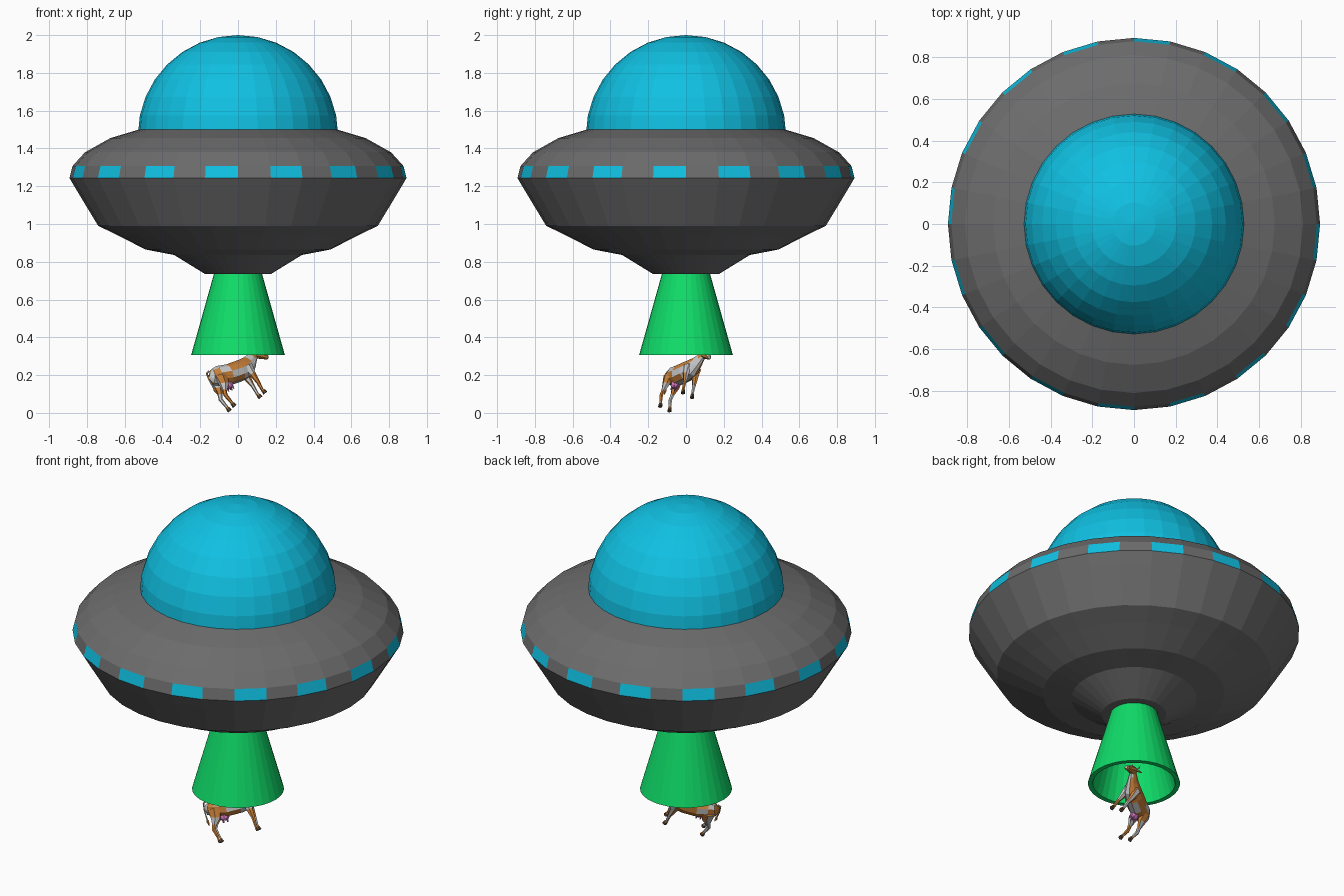
import bpy, bmesh, math
from mathutils import Vector, Matrix, noise

if "Cube" in bpy.data.objects:
    bpy.data.objects.remove(bpy.data.objects["Cube"])


def material(name, r, g, b):
    m = bpy.data.materials.new(name)
    m.diffuse_color = (r, g, b, 1)
    m.use_nodes = True
    m.node_tree.nodes["Principled BSDF"].inputs["Base Color"].default_value = m.diffuse_color
    return m


GREY = material("hull_grey", 0.15, 0.15, 0.15)
CYAN = material("cyan", 0.005, 0.53, 0.76)
GREEN = material("beam_green", 0.005, 0.72, 0.14)
BROWN = material("hide_brown", 0.60, 0.22, 0.04)
WHITE = material("hide_white", 0.55, 0.55, 0.55)
PINK = material("udder_pink", 0.70, 0.20, 0.55)
DARK = material("hoof_dark", 0.12, 0.07, 0.04)


def finish(name, bm, mats, matrix=None):
    bmesh.ops.remove_doubles(bm, verts=bm.verts, dist=1e-5)
    bmesh.ops.recalc_face_normals(bm, faces=bm.faces)
    if matrix:
        bm.transform(matrix)
    me = bpy.data.meshes.new(name)
    bm.to_mesh(me)
    bm.free()
    for m in mats:
        me.materials.append(m)
    ob = bpy.data.objects.new(name, me)
    bpy.context.collection.objects.link(ob)
    return ob


def lathe(name, profile, mats, pick=lambda band, seg: 0, segs=32):
    """Spin (radius, z) points round the z axis; pick chooses a material slot."""
    bm = bmesh.new()
    rings = [[bm.verts.new((r * math.cos(math.tau * i / segs), r * math.sin(math.tau * i / segs), z))
              for i in range(segs)] for r, z in profile]
    for j in range(len(rings) - 1):
        for i in range(segs):
            k = (i + 1) % segs
            f = bm.faces.new((rings[j][i], rings[j][k], rings[j + 1][k], rings[j + 1][i]))
            f.material_index = pick(j, i)
    return finish(name, bm, mats)


# Saucer hull, every second panel of the rim band is a window
hull = [(0, 0.735), (0.174, 0.735), (0.338, 0.836), (0.49, 0.865), (0.64, 0.942), (0.74, 0.99),
        (0.855, 1.18), (0.892, 1.243), (0.876, 1.307), (0.81, 1.38), (0.675, 1.455), (0.525, 1.5)]
lathe("saucer_hull", hull, [GREY, CYAN], lambda band, seg: int(band == 7 and seg % 2 == 1))

# Glass dome
dome = [(0.53 * math.cos(math.pi * k / 16), 1.47 + 0.53 * math.sin(math.pi * k / 16)) for k in range(9)]
lathe("dome", dome, [CYAN])

# Hollow light beam
beam = [(0.127, 0.737), (0.248, 0.307), (0.222, 0.307), (0.101, 0.737), (0.127, 0.737)]
lathe("light_beam", beam, [GREEN])

# Cow frame: x forward, y left, z up, tipped as it is lifted
fwd = Vector((0.79, 0.55, 0.275)).normalized()
left = Vector((-0.448, 0.209, 0.87)).cross(fwd).normalized()
up = fwd.cross(left)
COW = Matrix.Translation((-0.03, -0.015, 0.213)) @ Matrix((fwd, left, up)).transposed().to_4x4()


def loft(name, sections, mats=(BROWN, WHITE), side=(0, 1, 0), sides=8, patchy=True):
    """Skin elliptical rings along a path of (x, y, z, half width, half height)."""
    bm = bmesh.new()
    pts = [Vector(s[:3]) for s in sections]
    side = Vector(side)
    rings = []
    for n, s in enumerate(sections):
        along = (pts[min(n + 1, len(pts) - 1)] - pts[max(n - 1, 0)]).normalized()
        across = (side - along * side.dot(along)).normalized()
        normal = along.cross(across)
        rings.append([bm.verts.new(pts[n] + across * s[3] * math.cos(math.tau * i / sides)
                                   + normal * s[4] * math.sin(math.tau * i / sides))
                      for i in range(sides)])
    for a, b in zip(rings, rings[1:]):
        for i in range(sides):
            k = (i + 1) % sides
            bm.faces.new((a[i], a[k], b[k], b[i]))
    bm.faces.new(rings[0])
    bm.faces.new(rings[-1])
    if patchy:
        for f in bm.faces:
            spot = noise.noise(f.calc_center_median() * 22 + Vector((3.3, 1.7, 5.1)))
            f.material_index = int(spot > 0.12)
    return finish(name, bm, mats, COW)


# Cow body and neck
loft("cow_body", [(x, 0, z, w, h) for x, z, w, h in [
    (-0.14, 0.028, 0.012, 0.018), (-0.128, 0.015, 0.036, 0.044), (-0.09, 0.008, 0.046, 0.055),
    (-0.03, -0.004, 0.052, 0.057), (0.04, -0.004, 0.05, 0.057), (0.09, 0.002, 0.042, 0.055),
    (0.125, 0.022, 0.028, 0.042), (0.155, 0.04, 0.02, 0.03), (0.175, 0.05, 0.016, 0.022)]], sides=10)

# Cow head
loft("cow_head", [(x, 0, z, w, h) for x, z, w, h in [
    (0.16, 0.062, 0.014, 0.014), (0.178, 0.058, 0.023, 0.024), (0.2, 0.045, 0.02, 0.022),
    (0.225, 0.028, 0.014, 0.016), (0.241, 0.018, 0.014, 0.014), (0.248, 0.014, 0.008, 0.008)]])

hind = [(-0.095, 0.0, 0.022, 0.04), (-0.1, -0.05, 0.018, 0.03), (-0.115, -0.085, 0.01, 0.014),
        (-0.125, -0.11, 0.009, 0.012), (-0.112, -0.16, 0.008, 0.008), (-0.11, -0.17, 0.01, 0.011)]
fore = [(0.085, 0.0, 0.02, 0.032), (0.09, -0.05, 0.015, 0.02), (0.098, -0.1, 0.009, 0.011),
        (0.1, -0.148, 0.008, 0.008), (0.103, -0.156, 0.01, 0.011)]
for s, tag in ((1, "left"), (-1, "right")):
    # Legs and hooves
    for kind, leg in (("hind", hind), ("front", fore)):
        loft(f"{tag}_{kind}_leg", [(x, 0.03 * s, z, w, h) for x, z, w, h in leg], sides=6)
        x, z = leg[-1][:2]
        loft(f"{tag}_{kind}_hoof", [(x, 0.03 * s, z, 0.01, 0.011), (x + 0.004, 0.03 * s, z - 0.016, 0.012, 0.013)],
             [DARK], sides=6, patchy=False)
    # Ear and horn
    loft(f"{tag}_ear", [(0.172, 0.016 * s, 0.066, 0.004, 0.003), (0.17, 0.032 * s, 0.068, 0.009, 0.004),
                        (0.167, 0.047 * s, 0.064, 0.002, 0.001)], side=(1, 0, 0), sides=6)
    loft(f"{tag}_horn", [(0.176, 0.012 * s, 0.075, 0.005, 0.005), (0.178, 0.022 * s, 0.086, 0.004, 0.004),
                         (0.184, 0.023 * s, 0.098, 0.001, 0.001)], [WHITE], side=(1, 0, 0), sides=6, patchy=False)
    # Teats
    for n, x in enumerate((-0.068, -0.045)):
        loft(f"{tag}_teat_{n + 1}", [(x, 0.01 * s, -0.07, 0.005, 0.005), (x, 0.011 * s, -0.088, 0.003, 0.003)],
             [PINK], sides=6, patchy=False)

# Udder
loft("udder", [(-0.056, 0, -0.04, 0.024, 0.03), (-0.056, 0, -0.065, 0.022, 0.025), (-0.056, 0, -0.077, 0.012, 0.014)],
     [PINK], patchy=False)

# Tail with tuft
loft("tail", [(-0.13, 0, 0.05, 0.006, 0.006), (-0.148, 0, 0.042, 0.005, 0.005), (-0.153, 0, 0.0, 0.004, 0.004),
              (-0.151, 0, -0.045, 0.004, 0.004), (-0.15, 0, -0.06, 0.008, 0.008), (-0.148, 0, -0.085, 0.002, 0.002)],
     sides=6)
